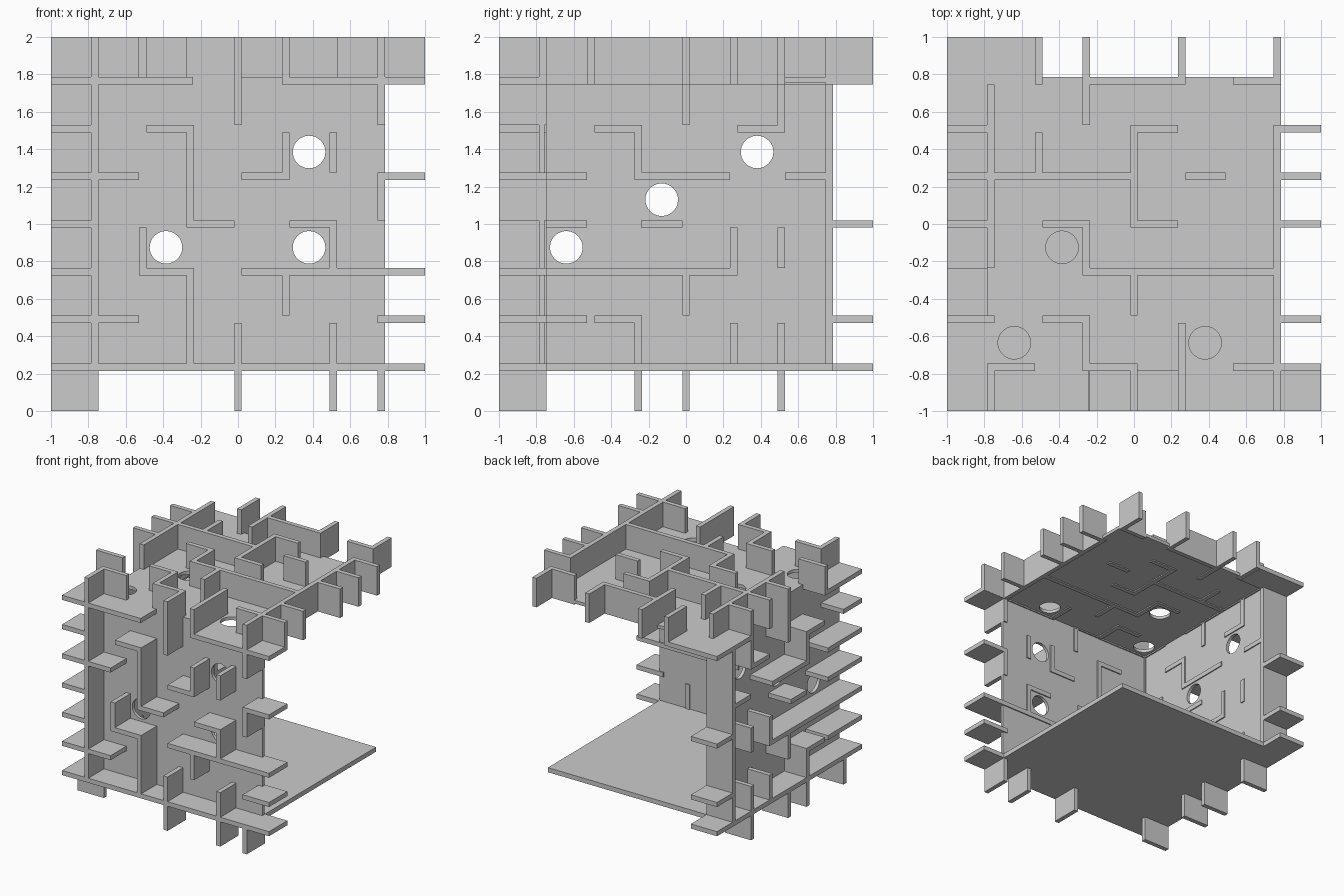
import bpy

if "Cube" in bpy.data.objects:
    bpy.data.objects.remove(bpy.data.objects["Cube"])

P, T = 0.255, 0.02            # maze pitch, half wall thickness
OUT, PANEL_IN, WALL_IN = 0.785, 0.757, 0.747

# Maps from (u, v, outward depth) on each face to world space
FACES = {
    "front": lambda u, v, d: (u, -d, v + 1),
    "left": lambda u, v, d: (-d, u, v + 1),
    "top": lambda u, v, d: (u, v, d + 1),
}


def box(name, p, q):
    lo = [min(a, b) for a, b in zip(p, q)]
    hi = [max(a, b) for a, b in zip(p, q)]
    bpy.ops.mesh.primitive_cube_add(size=1, location=[(a + b) / 2 for a, b in zip(lo, hi)])
    ob = bpy.context.object
    ob.name = name
    ob.scale = [b - a for a, b in zip(lo, hi)]
    bpy.ops.object.transform_apply(location=False, rotation=False, scale=True)
    return ob


def panel(face, holes):
    f = FACES[face]
    ob = box(face + "_panel", f(-OUT, -OUT, PANEL_IN), f(OUT, OUT, OUT))
    rot = {"front": (1.570796, 0, 0), "left": (0, 1.570796, 0), "top": (0, 0, 0)}[face]
    for u, v in holes:
        bpy.ops.mesh.primitive_cylinder_add(vertices=48, radius=0.087, depth=0.3,
                                            location=f(u, v, 0.77), rotation=rot)
        cut = bpy.context.object
        cut.name = face + "_hole_cutter"
        cut.hide_render = True
        cut.hide_viewport = False
        m = ob.modifiers.new("hole", "BOOLEAN")
        m.operation, m.solver, m.object = "DIFFERENCE", "EXACT", cut
        bpy.context.view_layer.objects.active = ob
        bpy.ops.object.modifier_apply(modifier=m.name)
        bpy.data.objects.remove(cut, do_unlink=True)


def walls(face, along_u, along_v):
    """Each wall is (grid line, start, end)."""
    f = FACES[face]
    for k, a, b in along_u:
        box(face + "_wall", f(a, k * P - T, WALL_IN), f(b, k * P + T, 1))
    for k, a, b in along_v:
        box(face + "_wall", f(k * P - T, a, WALL_IN), f(k * P + T, b, 1))


# Panels with round holes, and the plain base plate
panel("front", [(-.385, -.125), (.38, .385), (.38, -.125)])
panel("left", [(-.64, -.125), (-.13, .13), (.38, .385)])
panel("top", [(-.64, -.635), (-.385, -.125), (.38, -.635)])
box("base_plate", (-OUT, -OUT, 0.215), (OUT, OUT, 0.255))

# Front maze
walls("front",
      [(3, -1, -.24), (3, .24, 1), (2, -1, -.745), (2, -.49, -.24),
       (1, -1, -.53), (1, .02, .275), (1, .745, 1), (0, -1, -.745),
       (0, -.275, -.02), (0, .275, .53), (-1, -1, -.745), (-1, -.53, -.24),
       (-1, .02, 1), (-2, -1, -.53), (-2, .745, 1), (-3, -1, 1)],
      [(-3, -.785, .785), (0, .53, .785), (-1, -.02, .53), (1, .235, .49),
       (2, .275, .49), (3, .53, .785), (3, .02, .275), (2, -.275, .02),
       (1, -.49, -.235), (-2, -.275, -.02), (-1, -.785, -.235),
       (0, -1, -.53), (2, -1, -.53), (3, -1, -.745)])

# Left maze
walls("left",
      [(3, -1, -.53), (3, .53, 1), (2, -1, -.745), (2, -.49, -.24),
       (2, .275, .53), (1, -1, -.53), (1, -.275, .235), (1, .53, .785),
       (0, -1, -.53), (0, -.24, -.02), (0, .745, 1), (-1, -1, .275),
       (-2, -1, -.53), (-2, -.49, -.24), (-2, .745, 1), (-3, -1, 1)],
      [(0, .53, .785), (-1, .235, .53), (2, .49, .785), (1, -.275, -.02),
       (2, -.235, -.02), (0, -.49, -.235), (-1, -1, -.49), (1, -.785, -.53),
       (2, -1, -.53), (0, -1, -.745), (-3, -1, -.745), (3, -.785, .785)])

# Top maze
walls("top",
      [(3, -.275, .275), (3, .53, .785), (2, -1, -.745), (2, -.02, .235),
       (2, .745, 1), (1, -1, .02), (1, .275, .49), (1, .745, 1),
       (0, -1, -.745), (0, -.49, -.235), (0, -.02, .235), (0, .745, 1),
       (-1, -.275, .785), (-2, -1, -.745), (-2, -.49, -.235), (-2, .745, 1),
       (-3, -.785, -.53), (-3, -.275, .02), (-3, .53, 1)],
      [(-3, -.235, .745), (-3, -1, -.745), (-2, .745, 1), (-2, .235, .49),
       (-1, .53, 1), (1, .745, 1), (3, .745, 1), (0, -.02, .53),
       (-1, -.275, .02), (0, -.49, -.235), (-1, -.785, -.49),
       (0, -1, -.745), (1, -1, -.53), (3, -1, .53)])

# Short ledge at the rear upper corner
box("rear_ledge", (-1, 0.747, 1.745), (-0.53, 1, 1.785))
